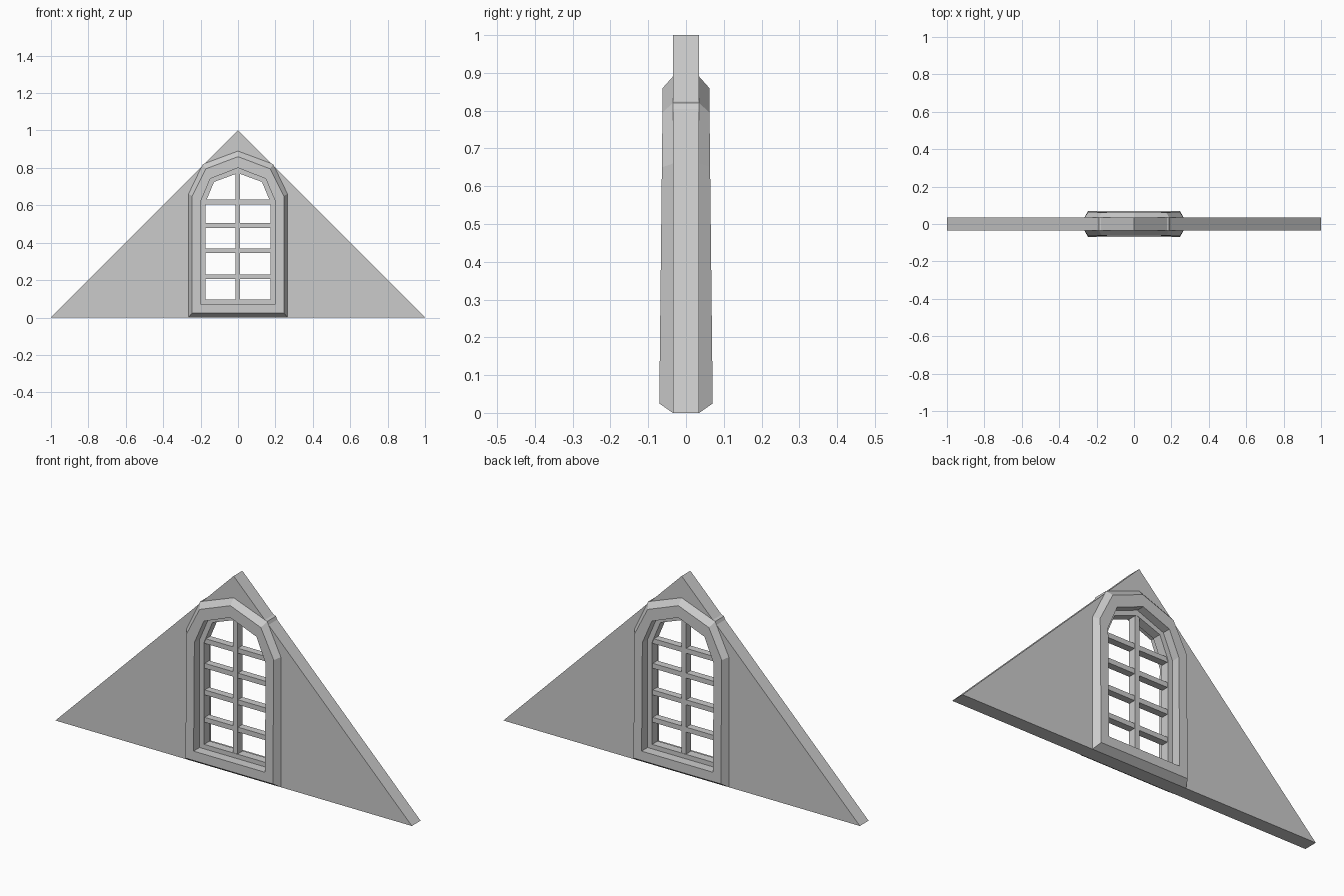
import bpy
import bmesh

cube = bpy.data.objects.get("Cube")
if cube:
    bpy.data.objects.remove(cube, do_unlink=True)

stone = bpy.data.materials.new("grey stone")
stone.use_nodes = True
stone.diffuse_color = (0.6, 0.6, 0.6, 1)
stone.node_tree.nodes["Principled BSDF"].inputs["Base Color"].default_value = (0.6, 0.6, 0.6, 1)

WALL = 0.035   # half thickness of the gable wall
SASH = 0.022   # half thickness of the window sash


def finish(bm, name):
    bmesh.ops.recalc_face_normals(bm, faces=bm.faces)
    mesh = bpy.data.meshes.new(name)
    bm.to_mesh(mesh)
    bm.free()
    mesh.materials.append(stone)
    obj = bpy.data.objects.new(name, mesh)
    bpy.context.collection.objects.link(obj)
    return obj


def arch(half, bottom, spring, shoulder, top):
    """Pointed arch outline, as a loop of (x, z)."""
    sx, sz = shoulder
    return [(-half, bottom), (half, bottom), (half, spring), (sx, sz),
            (0, top), (-sx, sz), (-half, spring)]


def sweep_rings(name, rings):
    """Closed band of quads through (outline, depth function) rings."""
    bm = bmesh.new()
    loops = [[bm.verts.new((x, depth(z), z)) for x, z in line] for line, depth in rings]
    for a, b in zip(loops, loops[1:] + loops[:1]):
        for i in range(len(a)):
            j = (i + 1) % len(a)
            bm.faces.new((a[i], a[j], b[j], b[i]))
    return finish(bm, name)


def flat(y):
    return lambda z: y


def box(name, x0, x1, z0, z1, y):
    bm = bmesh.new()
    bmesh.ops.create_cube(bm, size=1)
    for v in bm.verts:
        v.co = (x1 if v.co.x > 0 else x0, y if v.co.y > 0 else -y, z1 if v.co.z > 0 else z0)
    return finish(bm, name)


outer = arch(0.265, 0, 0.66, (0.188, 0.82), 0.89)
ridge = arch(0.245, 0.025, 0.65, (0.172, 0.795), 0.86)
reveal = arch(0.2, 0.072, 0.62, (0.148, 0.742), 0.8)
opening = arch(0.174, 0.095, 0.615, (0.128, 0.725), 0.772)

# Gable wall with the window hole
bm = bmesh.new()
gable = [(-1, 0), (1, 0), (0, 1)]
edges = []
for line in (gable, reveal):
    verts = [bm.verts.new((x, -WALL, z)) for x, z in line]
    edges += [bm.edges.new((v, verts[i - 1])) for i, v in enumerate(verts)]
bmesh.ops.triangle_fill(bm, edges=edges, use_beauty=True)
solid = bmesh.ops.extrude_face_region(bm, geom=bm.faces[:], use_keep_orig=True)
for v in solid["geom"]:
    if isinstance(v, bmesh.types.BMVert):
        v.co.y = WALL
finish(bm, "gable_wall")


# Bevelled surround, a little deeper at the foot than at the top
def front(z):
    return -0.071 + 0.011 * z


def back(z):
    return -front(z)


sweep_rings("window_surround", [
    (outer, flat(-WALL)), (ridge, front), (reveal, front),
    (reveal, back), (ridge, back), (outer, flat(WALL))])

# Sash lining the opening
sweep_rings("window_sash", [
    (reveal, flat(-SASH)), (opening, flat(-SASH)),
    (opening, flat(SASH)), (reveal, flat(SASH))])

# Glazing bars
box("upright_bar", -0.014, 0.012, 0.085, 0.785, SASH - 0.002)
for i, z in enumerate((0.218, 0.357, 0.492, 0.618)):
    box(f"cross_bar_{i + 1}", -0.185, 0.185, z - 0.0125, z + 0.0125, SASH - 0.004)
